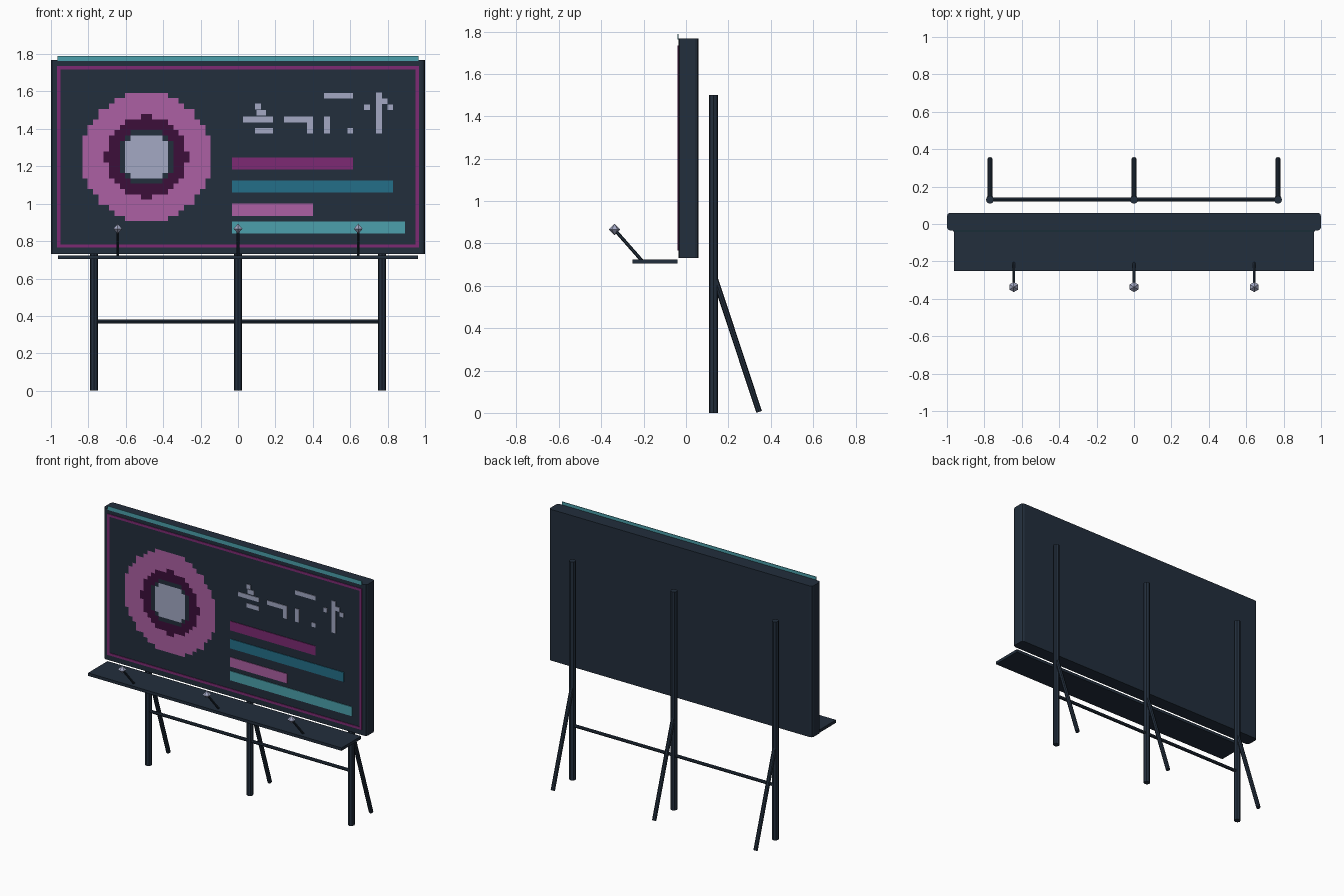
import bpy, bmesh, math
from mathutils import Vector

if "Cube" in bpy.data.objects:
    bpy.data.objects.remove(bpy.data.objects["Cube"])


def mat(name, r, g, b):
    lin = [((c / 255 + 0.055) / 1.055) ** 2.4 for c in (r, g, b)]
    m = bpy.data.materials.new(name)
    m.diffuse_color = (*lin, 1)
    m.use_nodes = True
    m.node_tree.nodes["Principled BSDF"].inputs["Base Color"].default_value = m.diffuse_color
    return m


SLATE = mat("dark slate", 34, 46, 60)
PINK = mat("orchid pink", 172, 96, 163)
MAGENTA = mat("deep magenta", 125, 42, 115)
PLUM = mat("dark plum", 60, 14, 58)
TEAL = mat("deep teal", 36, 111, 137)
AQUA = mat("light teal", 76, 160, 172)
PALE = mat("pale lavender", 163, 168, 196)


def finish(bm, name, *mats):
    me = bpy.data.meshes.new(name)
    bm.to_mesh(me)
    bm.free()
    for m in mats:
        me.materials.append(m)
    ob = bpy.data.objects.new(name, me)
    bpy.context.collection.objects.link(ob)
    return ob


def add_box(bm, x0, x1, y0, y1, z0, z1):
    vs = bmesh.ops.create_cube(bm, size=1)["verts"]
    for v in vs:
        v.co = Vector(((x0 + x1) / 2 + v.co.x * (x1 - x0),
                       (y0 + y1) / 2 + v.co.y * (y1 - y0),
                       (z0 + z1) / 2 + v.co.z * (z1 - z0)))


def tube(name, a, b, r, sides=8):
    a, b = Vector(a), Vector(b)
    bm = bmesh.new()
    bmesh.ops.create_cone(bm, cap_ends=True, segments=sides, radius1=r, radius2=r, depth=(b - a).length)
    bmesh.ops.rotate(bm, verts=bm.verts, matrix=Vector((0, 0, 1)).rotation_difference(b - a).to_matrix())
    bmesh.ops.translate(bm, verts=bm.verts, vec=(a + b) / 2)
    return finish(bm, name, SLATE)


FRONT, BACK = -0.035, 0.06


def plates(name, rects, m):
    """Thin plates on the front face, each x0, x1, z0, z1."""
    bm = bmesh.new()
    for x0, x1, z0, z1 in rects:
        add_box(bm, x0, x1, FRONT - 0.004, FRONT, z0, z1)
    return finish(bm, name, m)


# Board with chamfered upright edges
bm = bmesh.new()
add_box(bm, -1, 1, FRONT, BACK, 0.73, 1.768)
upright = [e for e in bm.edges if abs(e.verts[0].co.z - e.verts[1].co.z) > 0.5]
bmesh.ops.bevel(bm, geom=upright, offset=0.018, segments=2, profile=0.5, affect='EDGES')
finish(bm, "board", SLATE)

# Border frame and top light strip
plates("border", [(-0.967, 0.967, 1.718, 1.735), (-0.967, 0.967, 0.766, 0.783),
                  (-0.967, -0.95, 0.783, 1.718), (0.95, 0.967, 0.783, 1.718)], MAGENTA)
plates("top_strip", [(-0.965, 0.965, 1.762, 1.789)], AQUA)

# Stepped ring emblem: square cells coloured by distance from the centre
N, CELL, CX, CZ = 24, 0.0286, -0.489, 1.25
bm = bmesh.new()
bmesh.ops.create_grid(bm, x_segments=N, y_segments=N, size=N * CELL / 2)
outside = []
for f in bm.faces:
    d = f.calc_center_median().length / CELL
    f.material_index = 3 if d < 4.4 else 2 if d < 5.4 else 1 if d < 7.6 else 0
    if d > 12.1:
        outside.append(f)
bmesh.ops.delete(bm, geom=outside, context='FACES')
for v in bm.verts:
    v.co = Vector((CX + v.co.x, FRONT - 0.004, CZ + v.co.y))
finish(bm, "ring_panel", PINK, PLUM, SLATE, PALE)

# Coloured bars
L = -0.032
plates("bar_upper", [(L, 0.615, 1.184, 1.248)], MAGENTA)
plates("bar_second", [(L, 0.829, 1.06, 1.125)], TEAL)
plates("bar_third", [(L, 0.401, 0.935, 1.0)], PINK)
plates("bar_lower", [(L, 0.893, 0.841, 0.905)], AQUA)

# Abstract dashes and dots above the bars
dashes = [(0.027, 0.187, 1.45), (0.09, 0.187, 1.39), (0.10, 0.15, 1.487), (0.246, 0.401, 1.45),
          (0.46, 0.615, 1.577), (0.754, 0.80, 1.547)]
uprights = [(0.385, 1.376, 1.436), (0.476, 1.376, 1.467), (0.754, 1.376, 1.595)]
dots = [(0.107, 1.52), (0.60, 1.39), (0.69, 1.516), (0.813, 1.516)]
T = 0.015
plates("dash_marks", [(a, b, z - T, z + T) for a, b, z in dashes]
       + [(x - T, x + T, a, b) for x, a, b in uprights]
       + [(x - T, x + T, z - T, z + T) for x, z in dots], PALE)

# Ledge in front
bm = bmesh.new()
add_box(bm, -0.963, 0.963, -0.252, -0.04, 0.704, 0.724)
finish(bm, "ledge", SLATE)

# Lamps on angled arms
for side, x in (("left", -0.643), ("middle", 0), ("right", 0.643)):
    tube("lamp_arm_" + side, (x, -0.205, 0.715), (x, -0.338, 0.866), 0.008, 6)
    bm = bmesh.new()
    bmesh.ops.create_uvsphere(bm, u_segments=6, v_segments=2, radius=0.027)
    bmesh.ops.translate(bm, verts=bm.verts, vec=(x, -0.337, 0.866))
    finish(bm, "lamp_head_" + side, PALE)

# Posts, rear braces and cross rail
for side, x in (("left", -0.77), ("middle", 0), ("right", 0.77)):
    tube("post_" + side, (x, 0.13, 0), (x, 0.13, 1.5), 0.022)
    tube("brace_" + side, (x, 0.135, 0.64), (x, 0.345, 0.005), 0.014)
tube("cross_rail", (-0.77, 0.13, 0.37), (0.77, 0.13, 0.37), 0.011)
